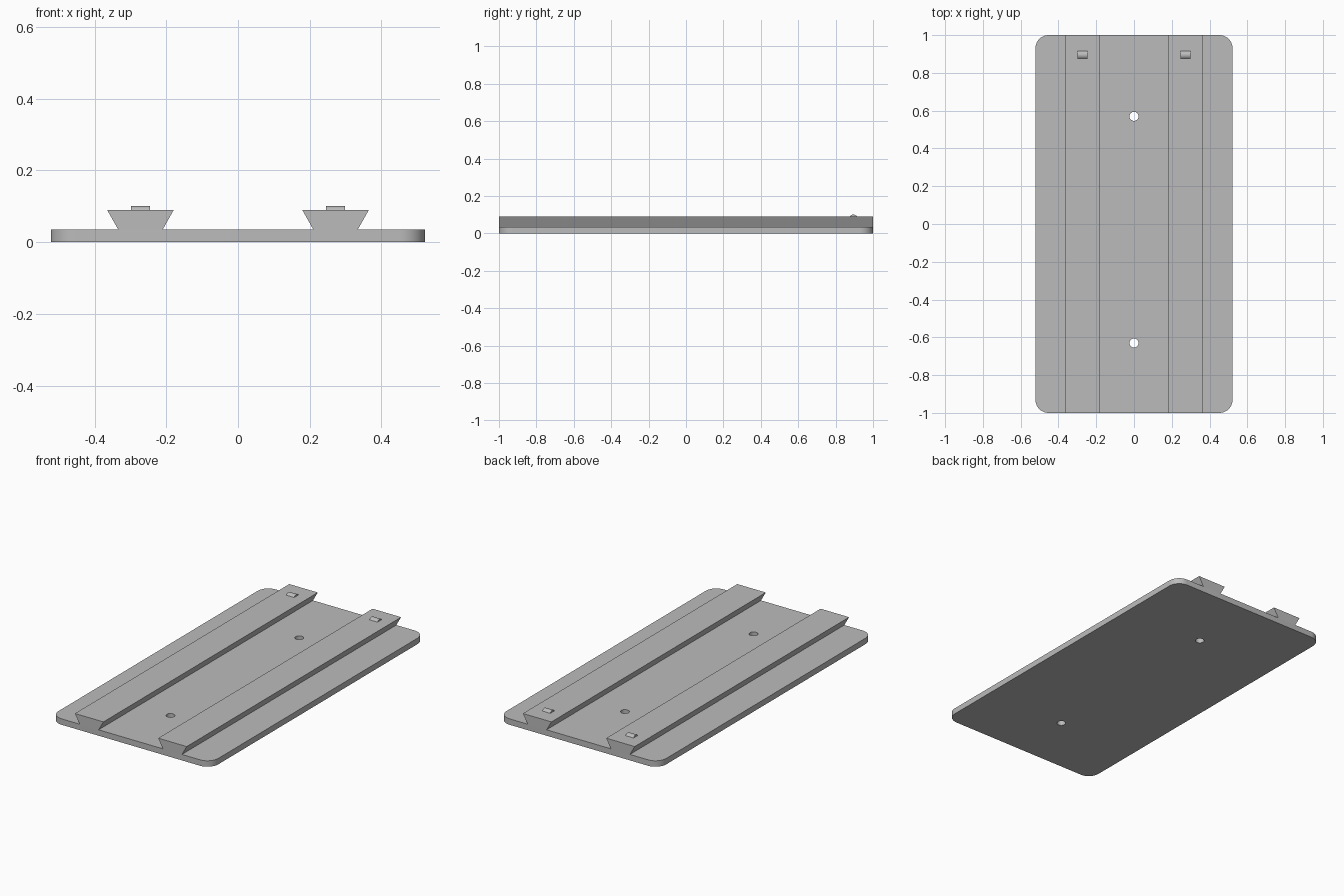
import bpy
import bmesh
from math import cos, sin, pi, radians

if "Cube" in bpy.data.objects:
    bpy.data.objects.remove(bpy.data.objects["Cube"])

WIDTH, LENGTH, THICK, CORNER = 1.044, 2.0, 0.035, 0.07
RAIL_X, RAIL_TOP = 0.272, 0.09

grey = bpy.data.materials.new("plain grey")
grey.use_nodes = True
grey.diffuse_color = (0.5, 0.5, 0.5, 1)
grey.node_tree.nodes["Principled BSDF"].inputs["Base Color"].default_value = (0.5, 0.5, 0.5, 1)


def prism(name, outline, depth):
    """Extrude a closed outline of 3D points along the depth vector."""
    bm = bmesh.new()
    face = bm.faces.new([bm.verts.new(p) for p in outline])
    new = bmesh.ops.extrude_face_region(bm, geom=[face], use_keep_orig=True)["geom"]
    bmesh.ops.translate(bm, vec=depth, verts=[v for v in new if isinstance(v, bmesh.types.BMVert)])
    bmesh.ops.recalc_face_normals(bm, faces=bm.faces)
    mesh = bpy.data.meshes.new(name)
    bm.to_mesh(mesh)
    bm.free()
    mesh.materials.append(grey)
    obj = bpy.data.objects.new(name, mesh)
    bpy.context.collection.objects.link(obj)
    return obj


def smooth(obj):
    bpy.ops.object.select_all(action="DESELECT")
    obj.select_set(True)
    bpy.context.view_layer.objects.active = obj
    bpy.ops.object.shade_smooth_by_angle(angle=radians(30))


def arc(cx, cy, r, start, end, steps):
    angles = [start + (end - start) * i / steps for i in range(steps + 1)]
    return [(cx + r * cos(a), cy + r * sin(a)) for a in angles]


# Base plate with rounded corners
outline = []
for i, (sx, sy) in enumerate([(1, 1), (-1, 1), (-1, -1), (1, -1)]):
    outline += arc(sx * (WIDTH / 2 - CORNER), sy * (LENGTH / 2 - CORNER),
                   CORNER, i * pi / 2, (i + 1) * pi / 2, 10)
plate = prism("base_plate", [(x, y, 0) for x, y in outline], (0, 0, THICK))

# Two screw holes through the plate
for label, y in (("rear", 0.57), ("front", -0.63)):
    circle = arc(0, y, 0.024, 0, 2 * pi, 32)[:-1]
    cutter = prism(label + "_hole_cutter", [(x, v, -0.05) for x, v in circle], (0, 0, 0.15))
    cutter.hide_render = True
    cut = plate.modifiers.new(label + " hole", "BOOLEAN")
    cut.operation, cut.solver, cut.object = "DIFFERENCE", "EXACT", cutter
    bpy.context.view_layer.objects.active = plate
    bpy.ops.object.modifier_apply(modifier=cut.name)
    bpy.data.objects.remove(cutter)
smooth(plate)

# Dovetail rails, each with a rounded stop bump near the rear
for side, sx in (("left", 1), ("right", -1)):
    cx = sx * RAIL_X
    section = [(-0.062, THICK), (0.062, THICK), (0.093, RAIL_TOP), (-0.093, RAIL_TOP)]
    prism(side + "_rail", [(cx + x, -LENGTH / 2, z) for x, z in section], (0, LENGTH, 0))

    bump = arc(0.895, RAIL_TOP - 0.0125, 0.0235, radians(32), radians(148), 10)
    stop = prism(side + "_stop_bump", [(cx - 0.026, y, z) for y, z in bump], (0.052, 0, 0))
    smooth(stop)
